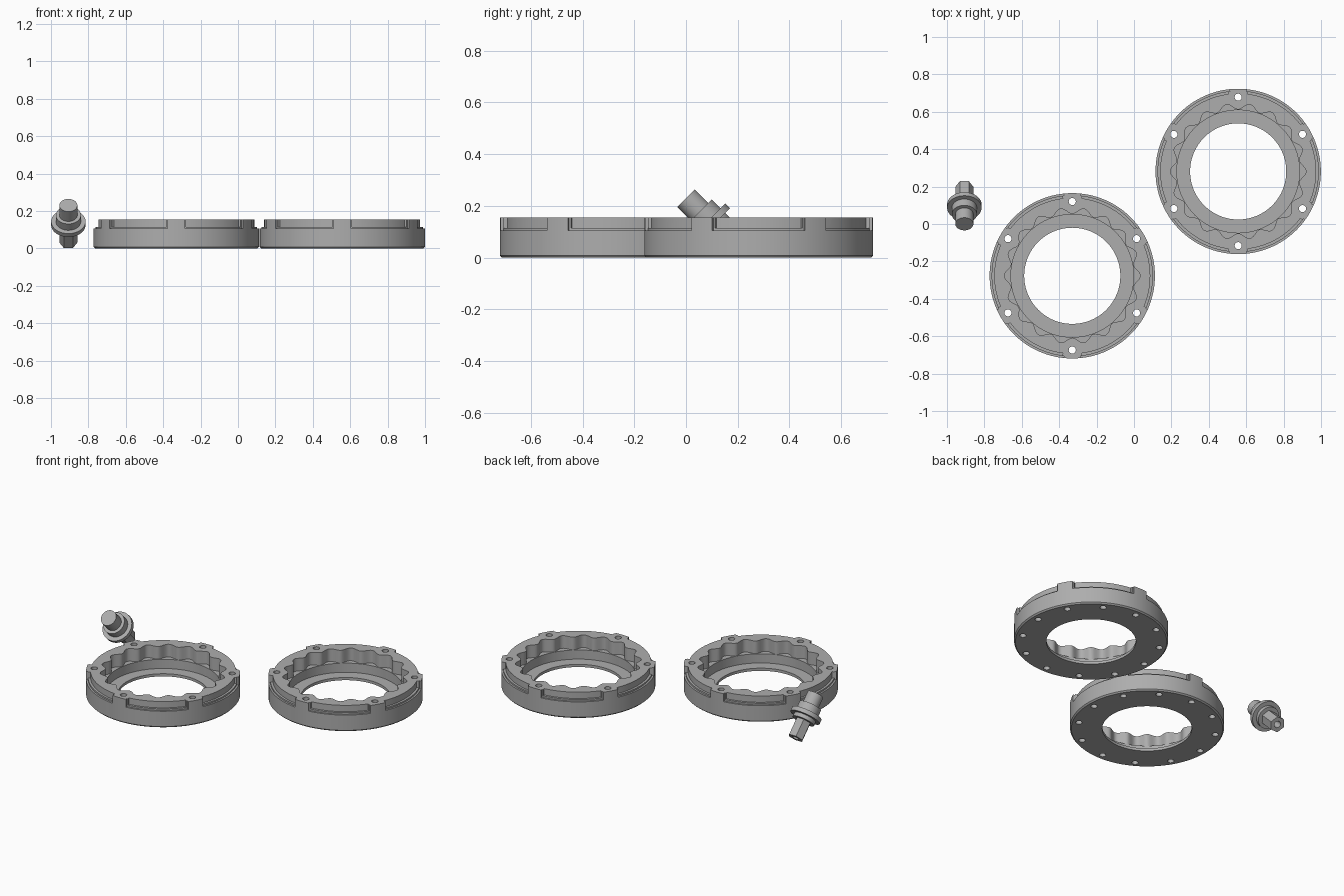
import bpy, bmesh, math
from math import sin, cos, pi, radians
from mathutils import Vector, Matrix

if "Cube" in bpy.data.objects:
    bpy.data.objects.remove(bpy.data.objects["Cube"])

grey = bpy.data.materials.new("machined grey")
grey.diffuse_color = (0.42, 0.42, 0.42, 1)
grey.use_nodes = True
grey.node_tree.nodes["Principled BSDF"].inputs["Base Color"].default_value = grey.diffuse_color


def make(name, bm):
    bmesh.ops.recalc_face_normals(bm, faces=bm.faces)
    me = bpy.data.meshes.new(name)
    bm.to_mesh(me)
    bm.free()
    me.materials.append(grey)
    ob = bpy.data.objects.new(name, me)
    bpy.context.collection.objects.link(ob)
    return ob


def prism(bm, pts, z0, z1):
    """Straight prism from a 2D outline."""
    lo = [bm.verts.new((x, y, z0)) for x, y in pts]
    hi = [bm.verts.new((x, y, z1)) for x, y in pts]
    bm.faces.new(lo)
    bm.faces.new(hi)
    n = len(pts)
    for i in range(n):
        j = (i + 1) % n
        bm.faces.new((lo[i], lo[j], hi[j], hi[i]))


def circle(r, n, cx=0, cy=0):
    return [(cx + r * cos(2 * pi * i / n), cy + r * sin(2 * pi * i / n)) for i in range(n)]


def lathe(bm, profile, n, closed):
    """Revolve (radius, height) points about z; open profiles get end caps."""
    rings = [[bm.verts.new((x, y, z)) for x, y in circle(r, n)] for r, z in profile]
    m = len(rings)
    for k in range(m if closed else m - 1):
        a, b = rings[k], rings[(k + 1) % m]
        for i in range(n):
            j = (i + 1) % n
            bm.faces.new((a[i], a[j], b[j], b[i]))
    if not closed:
        bm.faces.new(rings[0])
        bm.faces.new(rings[-1])


def cut(ob, bm):
    """Subtract the cutter mesh and discard it."""
    cutter = make("cutter", bm)
    cutter.hide_render = True
    mod = ob.modifiers.new("cut", 'BOOLEAN')
    mod.operation, mod.solver, mod.object = 'DIFFERENCE', 'EXACT', cutter
    bpy.context.view_layer.objects.active = ob
    bpy.ops.object.modifier_apply(modifier=mod.name)
    bpy.data.objects.remove(cutter)


def smooth(ob):
    bpy.ops.object.select_all(action='DESELECT')
    ob.select_set(True)
    bpy.context.view_layer.objects.active = ob
    bpy.ops.object.shade_smooth_by_angle(angle=radians(30))


# Ring housing: stepped bore with a thin floor flange
R, H = 0.442, 0.155
bm = bmesh.new()
lathe(bm, [(0.257, 0), (R - 0.008, 0), (R, 0.008), (R, H), (0.328, H),
           (0.328, 0.017), (0.257, 0.017)], 144, True)
housing = make("ring_housing_left", bm)

# Scalloped pin pockets around the upper bore
bm = bmesh.new()
wave = []
for i in range(216):
    a = 2 * pi * i / 216
    r = 0.347 + 0.016 * cos(18 * a)
    wave.append((r * cos(a), r * sin(a)))
prism(bm, wave, 0.075, H + 0.05)
cut(housing, bm)

# Stepped recesses between the six tabs
for half, rad, z in ((24, 0.431, 0.105), (23, 0.417, 0.115)):
    bm = bmesh.new()
    for k in range(6):
        angs = [radians(60 * k - half + 2 * half * i / 24) for i in range(25)]
        outline = [(rad * cos(a), rad * sin(a)) for a in angs]
        outline += [(0.5 * cos(a), 0.5 * sin(a)) for a in reversed(angs)]
        prism(bm, outline, z, H + 0.05)
    cut(housing, bm)

# Bolt holes: through at the tabs, blind from below between them
bm = bmesh.new()
for k in range(12):
    a = radians(30 * k)
    top = H + 0.05 if k % 2 else 0.08
    prism(bm, circle(0.019, 24, 0.397 * cos(a), 0.397 * sin(a)), -0.05, top)
cut(housing, bm)
smooth(housing)
housing.location = (-0.33, -0.277, 0)

# Second identical housing
other = housing.copy()
other.name = "ring_housing_right"
other.location = (0.557, 0.281, 0)
bpy.context.collection.objects.link(other)

# Tilted spindle; local z runs from the round end to the hex end
tilt = Matrix.Translation((-0.907, 0, 0.23)) @ \
    Vector((0, 1, -1)).to_track_quat('Z', 'X').to_matrix().to_4x4()
bm = bmesh.new()
lathe(bm, [(0.048, 0), (0.048, 0.074), (0.067, 0.074), (0.067, 0.122), (0.092, 0.122),
           (0.092, 0.148), (0.067, 0.148), (0.067, 0.172)], 64, False)
spindle = make("spindle", bm)
smooth(spindle)

# Hex drive end with a centre bore, corners pointing sideways
bm = bmesh.new()
prism(bm, [(x, y) for x, y in circle(0.048, 6)], 0.165, 0.282)
hexagon = make("hex_drive", bm)
bm = bmesh.new()
prism(bm, circle(0.02, 24), 0.22, 0.33)
cut(hexagon, bm)
smooth(hexagon)
spindle.matrix_world = tilt
# Corners must lie along world x whichever way the tracking rolled
side = tilt.to_3x3().inverted() @ Vector((1, 0, 0))
hexagon.matrix_world = tilt @ Matrix.Rotation(math.atan2(side.y, side.x), 4, 'Z')
